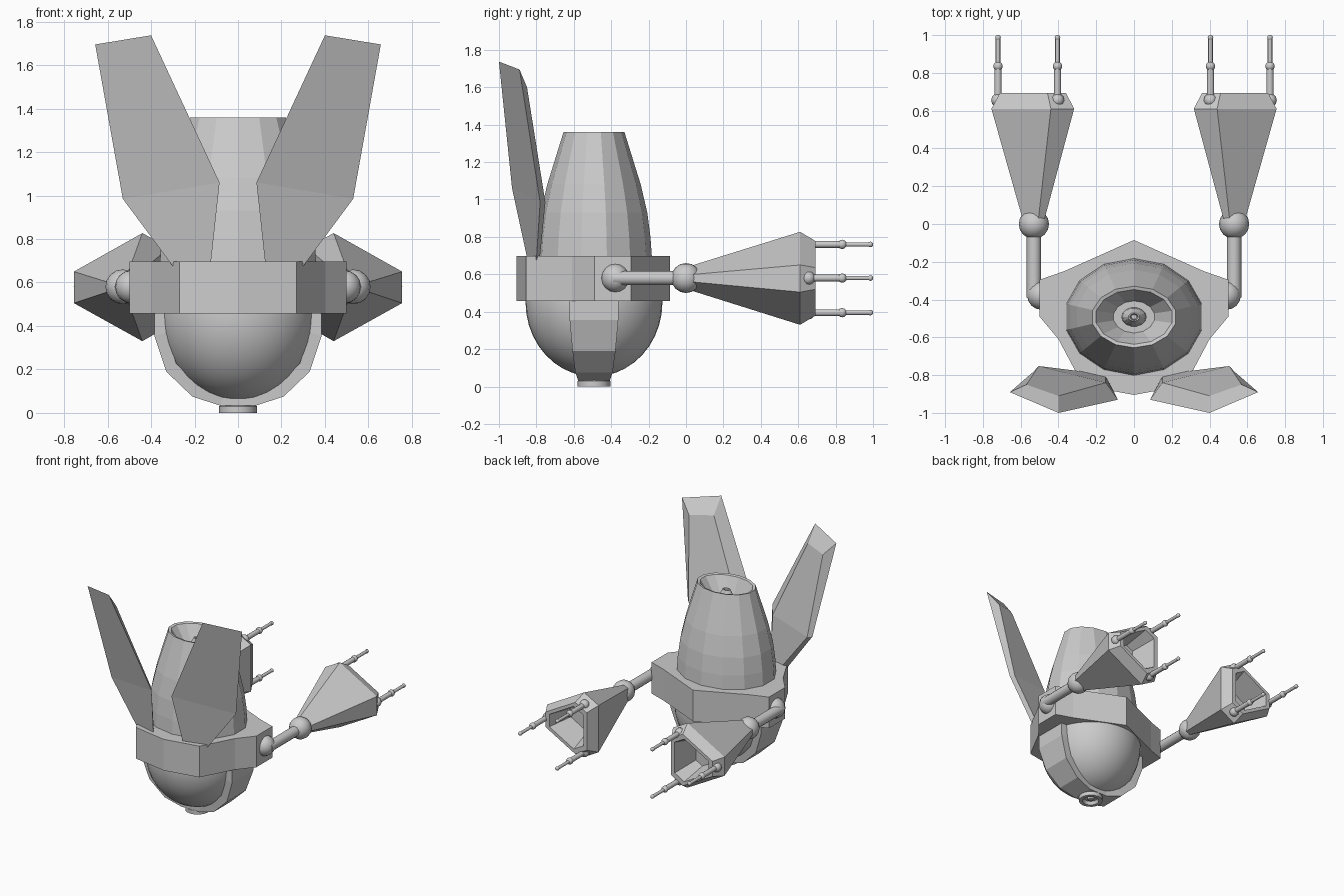
import bpy, bmesh, math
from mathutils import Vector

if "Cube" in bpy.data.objects:
    bpy.data.objects.remove(bpy.data.objects["Cube"])

grey = bpy.data.materials.new("light_grey")
grey.diffuse_color = (0.6, 0.6, 0.6, 1)
grey.use_nodes = True
grey.node_tree.nodes["Principled BSDF"].inputs["Base Color"].default_value = grey.diffuse_color
CY = -0.492  # centre of the body in y


def add(name, bm, smooth=False):
    bmesh.ops.recalc_face_normals(bm, faces=bm.faces)
    for f in bm.faces:
        f.smooth = smooth
    me = bpy.data.meshes.new(name)
    bm.to_mesh(me)
    bm.free()
    me.materials.append(grey)
    ob = bpy.data.objects.new(name, me)
    bpy.context.collection.objects.link(ob)
    if smooth:
        bpy.context.view_layer.objects.active = ob
        ob.select_set(True)
        bpy.ops.object.shade_smooth_by_angle(angle=math.radians(40))
        ob.select_set(False)
    return ob


def loft(name, rings, smooth=False, closed=False):
    """Skin equal-length rings; cap the ends unless the rings close on themselves."""
    bm = bmesh.new()
    vs = [[bm.verts.new(p) for p in r] for r in rings]
    n = len(vs[0])
    pairs = list(zip(vs, vs[1:])) + ([(vs[-1], vs[0])] if closed else [])
    for a, b in pairs:
        for i in range(n):
            j = (i + 1) % n
            bm.faces.new((a[i], a[j], b[j], b[i]))
    if not closed:
        bm.faces.new(vs[0][::-1])
        bm.faces.new(vs[-1])
    return add(name, bm, smooth)


def ellipse(rx, ry, z, n, turn=0.0):
    return [(rx * math.cos(turn + math.tau * i / n),
             CY + ry * math.sin(turn + math.tau * i / n), z) for i in range(n)]


def ball(name, loc, radii, seg=16):
    bm = bmesh.new()
    bmesh.ops.create_uvsphere(bm, u_segments=seg, v_segments=seg // 2, radius=1)
    bmesh.ops.scale(bm, vec=radii, verts=bm.verts)
    bmesh.ops.translate(bm, vec=loc, verts=bm.verts)
    return add(name, bm, True)


def rod(name, x, z, y0, y1, r, n=12):
    ring = [(x + r * math.cos(math.tau * i / n), z + r * math.sin(math.tau * i / n)) for i in range(n)]
    return loft(name, [[(a, y, b) for a, b in ring] for y in (y0, y1)], True)


# Angular collar around the body
half = [(0.27, -0.855), (0.40, -0.61), (0.50, -0.49), (0.50, -0.295), (0.37, -0.25)]
outline = [(0, -0.905)] + half + [(0, -0.085)] + [(-x, y) for x, y in half[::-1]]
loft("collar", [[(x, y, z) for x, y in outline] for z in (0.457, 0.697)])

# Rounded lower hull
ball("lower_hull", (0, CY, 0.45), (0.363, 0.366, 0.397), 40)

# Faceted upper tower with a sunken mouth
N = 14
tower = [(0.37, 0.312, 0.66), (0.362, 0.302, 0.80), (0.345, 0.285, 0.93), (0.31, 0.25, 1.08),
         (0.225, 0.163, 1.36), (0.205, 0.145, 1.355), (0.11, 0.085, 1.22)]
loft("upper_tower", [ellipse(a, b, z, N, math.pi / 2) for a, b, z in tower])
spike = [(0.07, 0.055, 1.19), (0.06, 0.045, 1.26), (0.03, 0.022, 1.32), (0.022, 0.016, 1.32), (0.015, 0.012, 1.25)]
loft("mouth_spike", [ellipse(a, b, z, N) for a, b, z in spike])

# Strap running under the hull from side to side
arc = [(0.385, 0.50, 0.13), (0.385, 0.355, 0.13), (0.33, 0.19, 0.115), (0.21, 0.075, 0.10), (0.08, 0.033, 0.085)]
path = arc + [(-x, z, w) for x, z, w in arc[::-1]]
strap = []
for x, z, w in path:
    ix, iz = x * 0.86, 0.45 + (z - 0.45) * 0.86
    strap.append([(x, CY - w, z), (x, CY + w, z), (ix, CY + w, iz), (ix, CY - w, iz)])
loft("hull_strap", strap)

# Ring nozzle at the bottom
nozzle = [(0.06, 0.10), (0.065, 0.05), (0.087, 0.03), (0.087, 0.0), (0.06, 0.0), (0.05, 0.025), (0.025, 0.025),
          (0.02, 0.01), (0.01, 0.01)]
loft("bottom_nozzle", [ellipse(r, r, z, 16) for r, z in nozzle], True)

# Raised fins: front sheet and smaller back sheet
FRONT = [(0.657, -0.89, 1.695), (0.40, -1.0, 1.737), (0.085, -0.93, 1.06),
         (0.125, -0.85, 0.69), (0.30, -0.80, 0.675), (0.53, -0.78, 0.985)]
BACK = [(0.57, -0.85, 1.60), (0.40, -0.91, 1.62), (0.15, -0.84, 1.03),
        (0.15, -0.81, 0.70), (0.28, -0.78, 0.70), (0.505, -0.752, 0.985)]


def fin(name, s):
    bm = bmesh.new()
    f, b = [[bm.verts.new((s * x, y, z)) for x, y, z in ring] for ring in (FRONT, BACK)]
    for ring in (f, b):
        bm.faces.new((ring[0], ring[1], ring[2], ring[5]))
        bm.faces.new((ring[5], ring[2], ring[3], ring[4]))
    for i in range(6):
        j = (i + 1) % 6
        bm.faces.new((f[i], f[j], b[j], b[i]))
    add(name, bm)


# Arm with a hollow flared pod and three prongs
POD = [(0.225, 0.07), (0.225, -0.075), (-0.09, -0.25), (-0.213, -0.18), (-0.213, 0.18), (-0.09, 0.247)]
POD_RINGS = [(0.03, 0.27), (0.61, 1.0), (0.693, 0.80), (0.693, 0.66), (0.50, 0.45)]
PRONGS = [(0.72, 0.58), (0.405, 0.76), (0.405, 0.395)]
AX, AZ = 0.53, 0.58

for s, side in ((1, "right"), (-1, "left")):
    fin(side + "_fin", s)
    ball(side + "_shoulder", (s * 0.49, -0.378, AZ), (0.076, 0.076, 0.076))
    rod(side + "_arm", s * AX, AZ, -0.39, 0.0, 0.038)
    ball(side + "_wrist", (s * AX, 0, AZ), (0.08, 0.08, 0.08))
    loft(side + "_pod", [[(s * (AX + x * k), y, AZ + z * k) for x, z in POD] for y, k in POD_RINGS])
    for i, (x, z) in enumerate(PRONGS):
        tag = f"{side}_prong_{i + 1}"
        ball(tag + "_base", (s * x, 0.655, z), (0.036, 0.036, 0.036), 12)
        rod(tag + "_lower", s * x, z, 0.655, 0.835, 0.019, 10)
        ball(tag + "_joint", (s * x, 0.835, z), (0.025, 0.025, 0.025), 12)
        rod(tag + "_upper", s * x, z, 0.835, 0.985, 0.012, 10)
        ball(tag + "_tip", (s * x, 0.986, z), (0.015, 0.015, 0.015), 12)
